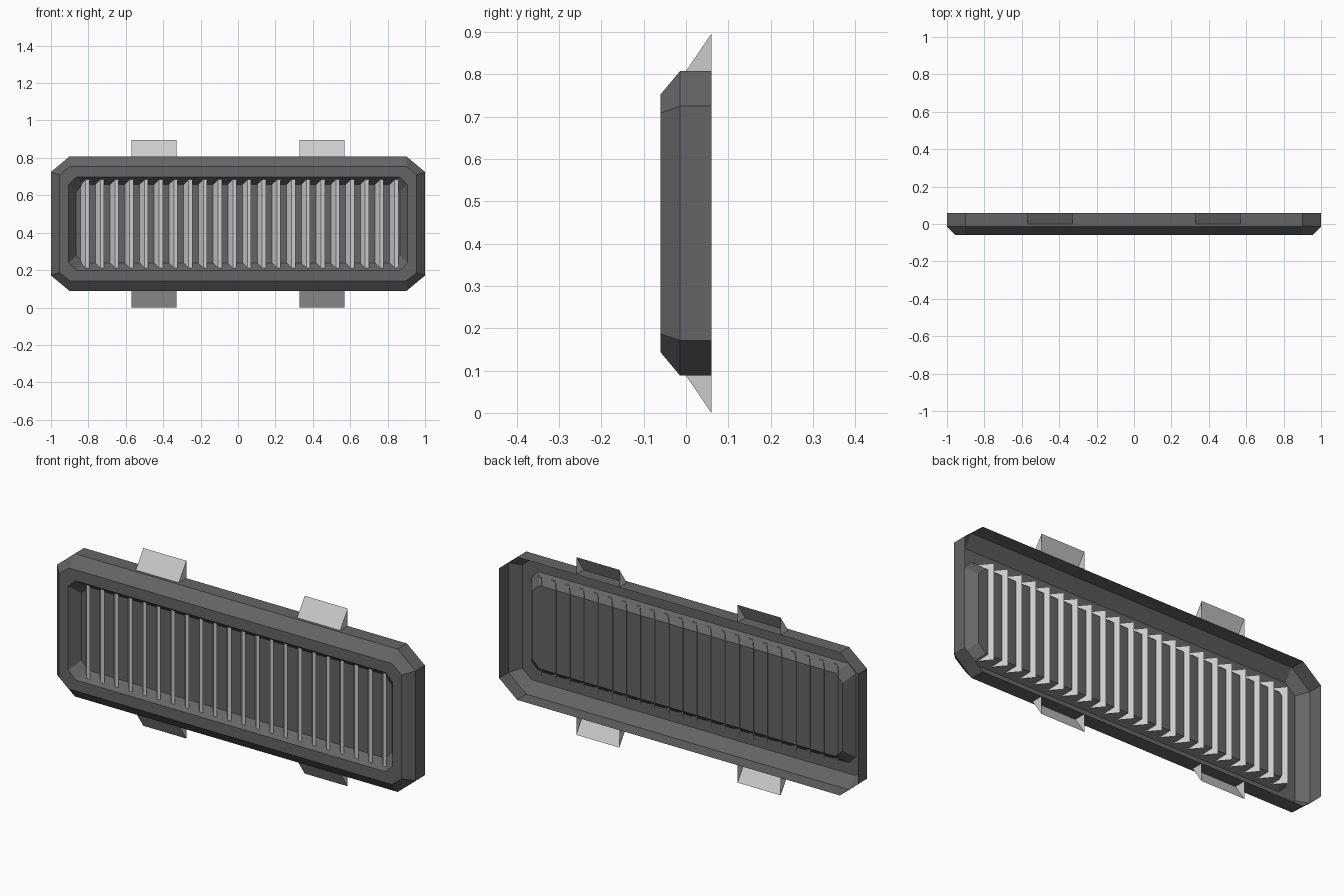
import bpy

if "Cube" in bpy.data.objects:
    bpy.data.objects.remove(bpy.data.objects["Cube"])

CZ = 0.448  # centre height of the vent


def make(name, verts, faces, mat=None):
    me = bpy.data.meshes.new(name)
    me.from_pydata(verts, [], faces)
    me.update()
    ob = bpy.data.objects.new(name, me)
    bpy.context.collection.objects.link(ob)
    if mat:
        me.materials.append(mat)
    return ob


def octagon(hx, hz, cx, cz, y):
    quarter = [(hx, hz - cz), (hx - cx, hz)]
    pts = quarter + [(-x, z) for x, z in reversed(quarter)]
    pts += [(-x, -z) for x, z in pts]
    return [(x, y, CZ + z) for x, z in pts]


dark = bpy.data.materials.new("dark_grey")
dark.diffuse_color = (0.13, 0.13, 0.13, 1)
dark.use_nodes = True
dark.node_tree.nodes["Principled BSDF"].inputs["Base Color"].default_value = dark.diffuse_color
light = bpy.data.materials.new("light_grey")
light.diffuse_color = (0.51, 0.51, 0.51, 1)
light.use_nodes = True
light.node_tree.nodes["Principled BSDF"].inputs["Base Color"].default_value = light.diffuse_color

# Frame: open-backed shell with outer wall, chamfer, front ring, recess and recess floor
loops = [
    octagon(1.00, 0.360, 0.10, 0.083, 0.06),
    octagon(1.00, 0.360, 0.10, 0.083, -0.014),
    octagon(0.955, 0.305, 0.055, 0.044, -0.06),
    octagon(0.905, 0.250, 0.04, 0.04, -0.06),
    octagon(0.866, 0.210, 0.04, 0.04, -0.01),
]
verts = [v for loop in loops for v in loop]
faces = []
for r in range(len(loops) - 1):
    for i in range(8):
        j = (i + 1) % 8
        faces.append((r * 8 + i, r * 8 + j, r * 8 + 8 + j, r * 8 + 8 + i))
faces.append(tuple(range(32, 40)))
make("vent_frame", verts, faces, dark)

# Louvres: slanted sheet through the recess floor with a flat front lip
section = [(-0.043, 0.01), (0.0, -0.042), (0.02, -0.042)]
verts, faces = [], []
for k in range(22):
    x0, b = -0.815 + k * 0.0787, len(verts)
    for z in (CZ - 0.24, CZ + 0.24):
        verts += [(x0 + x, y, z) for x, y in section]
    faces += [(b, b + 1, b + 4, b + 3), (b + 1, b + 2, b + 5, b + 4)]
make("louvre_slats", verts, faces, light)

# Clips: open-backed wedges above and below the frame
for sx, side in ((-1, "left"), (1, "right")):
    for sz, level in ((1, "top"), (-1, "bottom")):
        v = []
        for x in (sx * 0.45 - 0.12, sx * 0.45 + 0.12):
            v += [(x, 0.0, CZ + sz * 0.36), (x, 0.06, CZ + sz * 0.448), (x, 0.06, CZ + sz * 0.36)]
        f = [(0, 3, 4, 1), (0, 1, 2), (3, 5, 4)]
        if sz < 0:
            f = [tuple(reversed(p)) for p in f]
        make(f"clip_{level}_{side}", v, f, light)
